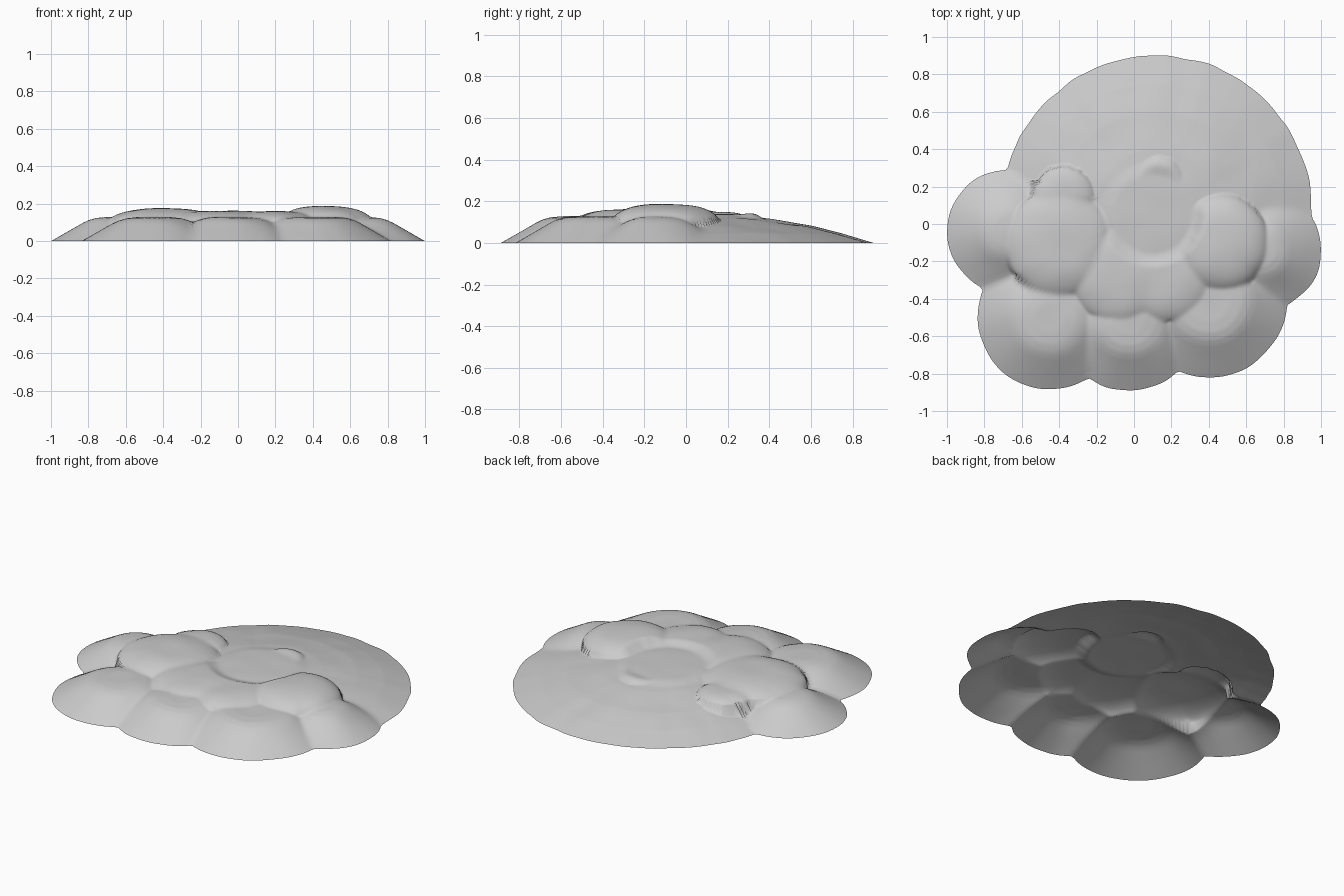
import bpy, bmesh, math
from mathutils import Vector, noise

if "Cube" in bpy.data.objects:
    bpy.data.objects.remove(bpy.data.objects["Cube"])

CENTRE = Vector((0.1, 0.05))
SEGMENTS, RINGS = 256, 90
# x, y, radius of the skirt lobes that make the scalloped outline
FRONT_LOBES = [(-0.67, -0.04, 0.33), (-0.45, -0.5, 0.385), (-0.03, -0.5, 0.39),
               (0.4, -0.4, 0.42), (0.67, -0.14, 0.33)]
BACK_LOBE = (0.12, 0.07, 0.83)
# x, y, radius, peak height of the upper mounds
MOUNDS = [(-0.40, -0.10, 0.29, 0.175), (-0.08, -0.27, 0.26, 0.162),
          (0.17, -0.27, 0.25, 0.160), (0.46, -0.10, 0.26, 0.186),
          (-0.38, 0.14, 0.17, 0.150), (0.14, 0.24, 0.13, 0.150)]


def smooth(a, b, t):
    t = max(0.0, min(1.0, (t - a) / (b - a)))
    return t * t * (3 - 2 * t)


def soft_max(a, b, k):
    h = max(0.0, k - abs(a - b)) / k
    return max(a, b) + h * h * k * 0.25


def curve(t, pts):
    for (a, za), (b, zb) in zip(pts, pts[1:]):
        if t <= b:
            return za + (zb - za) * (t - a) / (b - a)
    return pts[-1][1]


def exit_radius(d):
    """Distance along direction d to the far edge of the union of lobes."""
    best = 0.0
    for x, y, r in FRONT_LOBES + [BACK_LOBE]:
        o = CENTRE - Vector((x, y))
        b = o.dot(d)
        disc = b * b - o.length_squared + r * r
        if disc > 0:
            best = max(best, -b + math.sqrt(disc))
    return best


def height(p):
    # gentle back slope
    x, y, r = BACK_LOBE
    z = curve(r - (p - Vector((x, y))).length,
              [(0, 0), (0.15, 0.045), (0.3, 0.081), (0.5, 0.115), (0.65, 0.132), (1, 0.137)])
    # steep front lobes with rounded tops
    for x, y, r in FRONT_LOBES:
        t = r - (p - Vector((x, y))).length
        if t > 0:
            c = curve(t, [(0, 0), (0.17, 0.097), (0.2, 0.111), (0.24, 0.122), (0.3, 0.128), (0.5, 0.13)])
            z = soft_max(z, c, 0.012 * smooth(0, 0.05, t))if t > 0.005 else max(z, c)
    # upper mounds, each with a shallow crease around its foot
    top = 0.0
    for x, y, r, peak in MOUNDS:
        q = (p - Vector((x, y))).length / r
        if q < 1:
            top = soft_max(top, 0.108 + (peak - 0.108) * (1 - q ** 3) ** 0.7, 0.012)
    z = soft_max(z, top, 0.006)
    # round shallow basin in the middle
    d = (p - Vector((0.1, 0.05))).length
    floor = 0.141 - 0.12 * d * d
    w = 1 - smooth(0.2, 0.29, d)
    return z * (1 - w) + floor * w


# Mound: one open polar sheet following the lobes
bm = bmesh.new()
grid = []
for i in range(SEGMENTS):
    a = 2 * math.pi * i / SEGMENTS
    d = Vector((math.cos(a), math.sin(a)))
    edge = exit_radius(d)
    wobble = 0.008 * noise.noise(Vector((d.x * 7, d.y * 7, 2)))
    row = []
    for j in range(1, RINGS + 1):
        f = j / RINGS
        p = CENTRE + d * edge * f
        q = CENTRE + d * (edge + wobble) * f
        z = height(p) + 0.004 * noise.noise(Vector((p.x * 6, p.y * 6, 5))) * smooth(0, 0.3, 1 - f)
        row.append(bm.verts.new((q.x, q.y, 0.0 if j == RINGS else max(0.0, z))))
    grid.append(row)
middle = bm.verts.new((CENTRE.x, CENTRE.y, height(CENTRE)))
for i in range(SEGMENTS):
    a, b = grid[i], grid[(i + 1) % SEGMENTS]
    bm.faces.new((middle, a[0], b[0]))
    for j in range(RINGS - 1):
        bm.faces.new((a[j], a[j + 1], b[j + 1], b[j]))
for f in bm.faces:
    f.smooth = True
mesh = bpy.data.meshes.new("mound")
bm.to_mesh(mesh)
bm.free()
mound = bpy.data.objects.new("mound", mesh)
bpy.context.collection.objects.link(mound)

grey = bpy.data.materials.new("grey")
grey.diffuse_color = (0.6, 0.6, 0.6, 1)
grey.use_nodes = True
grey.node_tree.nodes["Principled BSDF"].inputs["Base Color"].default_value = grey.diffuse_color
mesh.materials.append(grey)
